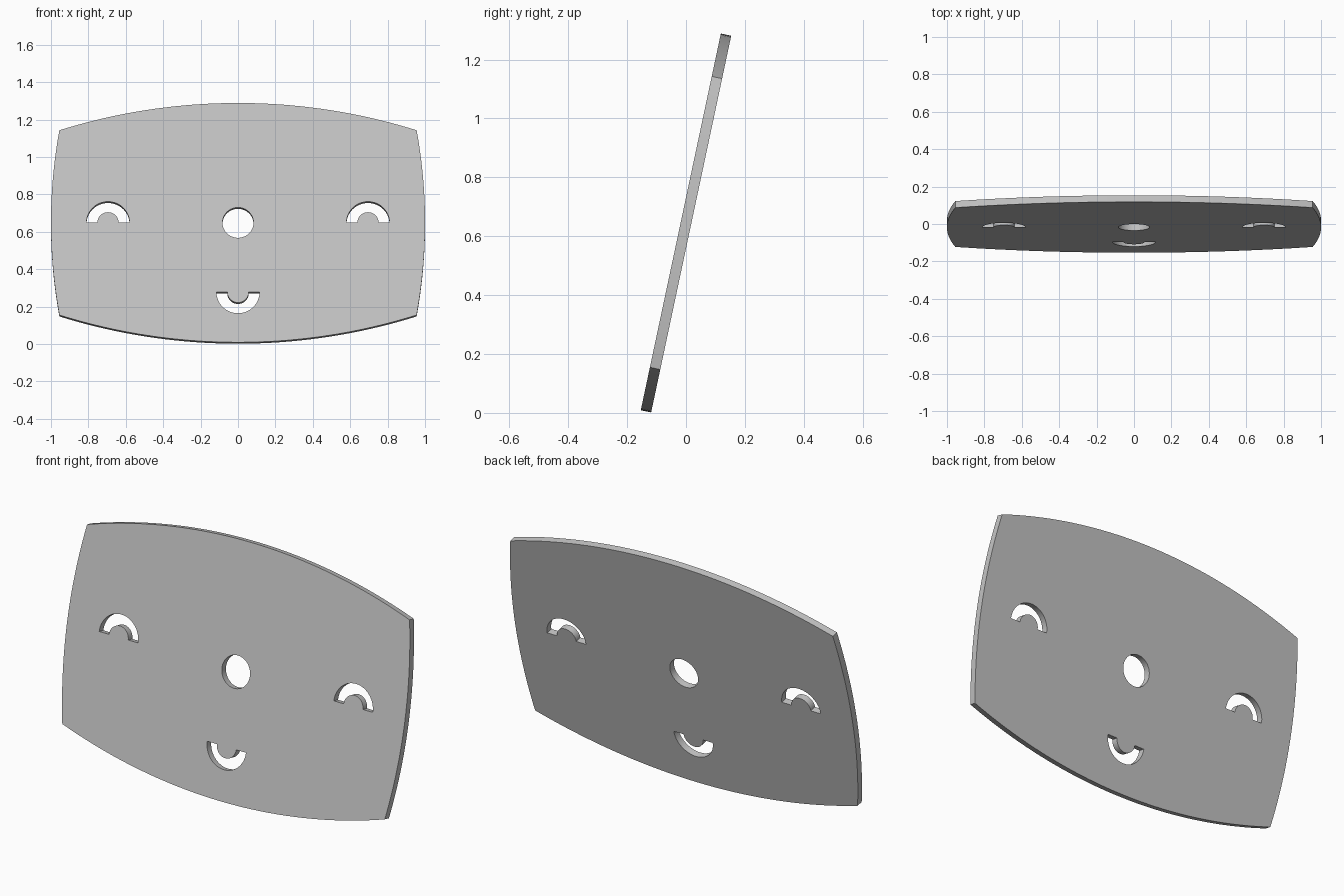
import bpy
import math

THICKNESS = 0.036
TILT = math.radians(12)
CENTRE_Z = 0.645
HALF_W, CORNER_X = 1.0, 0.955
HALF_H, CORNER_Y = 0.654, 0.505

cube = bpy.data.objects.get("Cube")
if cube:
    bpy.data.objects.remove(cube, do_unlink=True)

# Plain grey material
grey = bpy.data.materials.new("plain grey")
grey.use_nodes = True
colour = (0.55, 0.55, 0.55, 1)
grey.diffuse_color = colour
grey.node_tree.nodes["Principled BSDF"].inputs["Base Color"].default_value = colour


def arc(cx, cy, radius, start, end, steps):
    """Points along an arc, angles in radians."""
    angles = [start + (end - start) * i / steps for i in range(steps + 1)]
    return [(cx + radius * math.cos(a), cy + radius * math.sin(a)) for a in angles]


def bowed_edge(half_chord, chord_at, peak, facing, steps=40):
    """Shallow arc through two corners, bulging to peak in one direction."""
    sag = peak - chord_at
    radius = (half_chord ** 2 + sag ** 2) / (2 * sag)
    half = math.asin(half_chord / radius)
    offset = peak - radius
    return arc(offset * math.cos(facing), offset * math.sin(facing),
               radius, facing - half, facing + half, steps)[:-1]


def crescent(cx, cy, flip):
    """Half ring, arched upward or (flipped) downward."""
    a, b = (math.pi, 2 * math.pi) if flip else (0, math.pi)
    return arc(cx, cy, 0.115, a, b, 32) + arc(cx, cy, 0.057, b, a, 24)


# Barrel-shaped outline made of four bowed edges
outline = []
for side in range(4):
    facing = side * math.pi / 2
    if side % 2:
        outline += bowed_edge(CORNER_X, CORNER_Y, HALF_H, facing)
    else:
        outline += bowed_edge(CORNER_Y, CORNER_X, HALF_W, facing)

# Eye, nose and mouth openings
loops = [outline,
         crescent(-0.695, 0, False),
         crescent(0.695, 0, False),
         arc(0, 0, 0.083, 0, 2 * math.pi, 48)[:-1],
         crescent(0, -0.38, True)]

# Flat filled profile, extruded to the plate thickness
curve = bpy.data.curves.new("face_plate", "CURVE")
curve.dimensions = "2D"
curve.fill_mode = "BOTH"
curve.extrude = THICKNESS / 2
for loop in loops:
    spline = curve.splines.new("POLY")
    spline.points.add(len(loop) - 1)
    for point, (x, y) in zip(spline.points, loop):
        point.co = (x, y, 0, 1)
    spline.use_cyclic_u = True
curve.materials.append(grey)

# Stand the plate up, leaning back
plate = bpy.data.objects.new("face_plate", curve)
bpy.context.collection.objects.link(plate)
plate.location.z = CENTRE_Z
plate.rotation_euler.x = math.pi / 2 - TILT
bpy.ops.object.select_all(action="DESELECT")
plate.select_set(True)
bpy.context.view_layer.objects.active = plate
bpy.ops.object.convert(target="MESH")

# Weld the caps to the rim and keep the edges crisp
bpy.ops.object.mode_set(mode="EDIT")
bpy.ops.mesh.select_all(action="SELECT")
bpy.ops.mesh.remove_doubles(threshold=0.0001)
bpy.ops.mesh.normals_make_consistent(inside=False)
bpy.ops.object.mode_set(mode="OBJECT")
bpy.ops.object.shade_smooth_by_angle(angle=math.radians(30))
